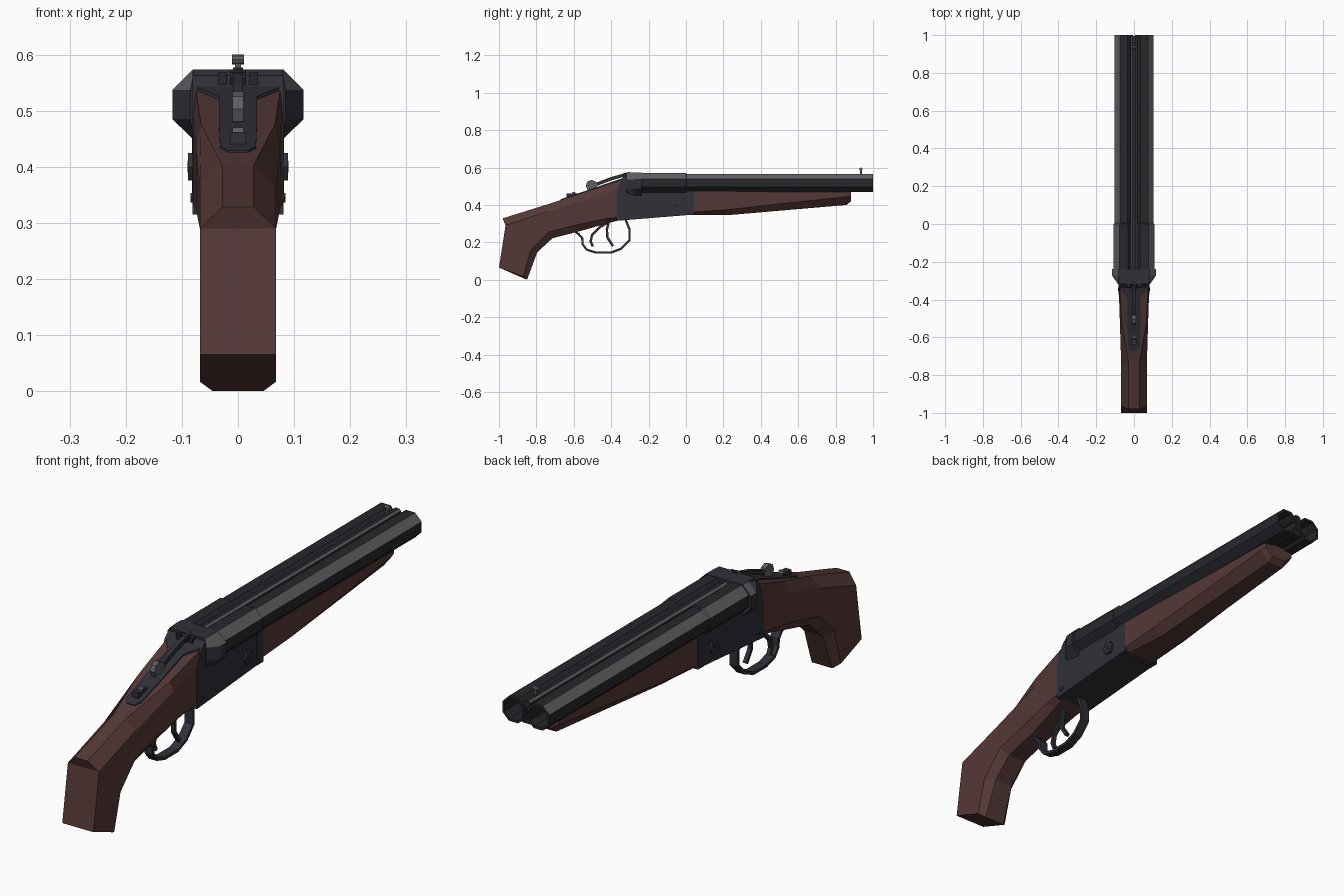
import bpy, bmesh, math
from mathutils import Vector

if "Cube" in bpy.data.objects:
    bpy.data.objects.remove(bpy.data.objects["Cube"], do_unlink=True)


def material(name, rgb):
    m = bpy.data.materials.new(name)
    m.use_nodes = True
    m.diffuse_color = (*rgb, 1)
    m.node_tree.nodes["Principled BSDF"].inputs["Base Color"].default_value = (*rgb, 1)
    return m


WOOD = material("dark walnut", (0.088, 0.04, 0.038))
GUN = material("gunmetal", (0.029, 0.03, 0.04))
BLACK = material("blued steel", (0.02, 0.021, 0.026))
LIGHT = material("worn steel", (0.11, 0.112, 0.12))


def is_bright(f):
    """Faces slanting up and away from the centre line."""
    n, c = f.normal, f.calc_center_median()
    return c.z > 0.53 and 0.3 < n.z < 0.95 and n.x * c.x > 0 and abs(n.x) > 0.3


def loft(name, rings, mat, bright=False, closed=False):
    """Skin a list of equal-length point rings and cap the ends."""
    bm = bmesh.new()
    loops = [[bm.verts.new(p) for p in ring] for ring in rings]
    n = len(loops[0])
    pairs = list(zip(loops, loops[1:]))
    for a, b in pairs:
        for i in range(n):
            j = (i + 1) % n
            bm.faces.new((a[i], a[j], b[j], b[i]))
    bm.faces.new(loops[0])
    bm.faces.new(loops[-1])
    bmesh.ops.remove_doubles(bm, verts=bm.verts, dist=1e-5)
    bmesh.ops.recalc_face_normals(bm, faces=bm.faces)
    bm.normal_update()
    if bright:
        for f in bm.faces:
            f.material_index = int(is_bright(f))
    me = bpy.data.meshes.new(name)
    bm.to_mesh(me)
    bm.free()
    me.materials.append(mat)
    me.materials.append(LIGHT)
    ob = bpy.data.objects.new(name, me)
    bpy.context.collection.objects.link(ob)
    return ob


def mirrored(half):
    """Close a half section of (x, y, z) points across x = 0."""
    return half + [(-x, y, z) for x, y, z in reversed(half)]


def prism(name, profile, half, mat, x=0):
    """Extrude a (y, z) profile along x."""
    return loft(name, [[(x + s, y, z) for y, z in profile] for s in (-half, half)], mat)


def box(name, x, y, z, mat):
    return prism(name, [(y[0], z[0]), (y[1], z[0]), (y[1], z[1]), (y[0], z[1])],
                 (x[1] - x[0]) / 2, mat, (x[0] + x[1]) / 2)


def ribbon(name, path, thick, half, mat, x=0):
    """Flat strip following a (y, z) path."""
    pts = [Vector(p) for p in path]
    rings = []
    for i, p in enumerate(pts):
        t = (pts[min(i + 1, len(pts) - 1)] - pts[max(i - 1, 0)]).normalized()
        o = Vector((-t.y, t.x)) * thick / 2
        rings.append([(x + s * half, *(p + k * o)) for s, k in ((-1, -1), (1, -1), (1, 1), (-1, 1))])
    return loft(name, rings, mat)


def disc(name, y, z, r, sides, half, mat, x=0):
    ring = [(y + r * math.cos(math.tau * i / sides), z + r * math.sin(math.tau * i / sides))
            for i in range(sides)]
    return prism(name, ring, half, mat, x)


# Stock: top, upper side, lower side and bottom point of each station
stations = [
    (0.068, (-1.0, 0.065), 0.068, (-1.0, 0.065), (-0.87, 0.017), 0.045, (-0.85, 0.0)),
    (0.068, (-0.965, 0.29), 0.068, (-0.965, 0.29), (-0.83, 0.16), 0.04, (-0.795, 0.147)),
    (0.028, (-0.98, 0.328), 0.068, (-0.965, 0.29), (-0.735, 0.255), 0.04, (-0.714, 0.222)),
    (0.028, (-0.74, 0.403), 0.068, (-0.74, 0.364), (-0.6, 0.29), 0.04, (-0.57, 0.259)),
    (0.066, (-0.52, 0.476), 0.075, (-0.51, 0.435), (-0.44, 0.325), 0.05, (-0.42, 0.302)),
    (0.075, (-0.345, 0.535), 0.08, (-0.36, 0.49), (-0.36, 0.335), 0.06, (-0.36, 0.317)),
]
loft("stock", [mirrored([(tw, *t), (sw, *u), (sw, *l), (bw, *b)])
               for tw, t, sw, u, l, bw, b in stations], WOOD)

# Forend: y, half width, bottom half width, lower side height, bottom height
loft("forend", [mirrored([(w, y, 0.475), (w, y, zl), (bw, y, zb)]) for y, w, bw, zl, zb in (
    (0.035, 0.08, 0.06, 0.362, 0.345),
    (0.22, 0.08, 0.045, 0.375, 0.345),
    (0.86, 0.07, 0.035, 0.444, 0.4),
    (0.882, 0.065, 0.03, 0.448, 0.42))], WOOD)

# Receiver with standing breech and hinge knuckle
receiver = prism("receiver", [(-0.372, 0.315), (0, 0.345), (0, 0.475), (-0.28, 0.475),
                              (-0.28, 0.57), (-0.31, 0.57), (-0.342, 0.54), (-0.372, 0.47)],
                 0.081, GUN)
box("hinge_knuckle", (-0.082, 0.082), (0, 0.042), (0.345, 0.475), GUN)

# Breech collar, tapering to the rear
loft("breech_collar", [mirrored([(a, y, 0.573), (w, y, 0.537), (w, y, 0.485), (a, y, 0.45)])
                       for y, a, w in ((-0.318, 0.078, 0.085), (-0.272, 0.081, 0.117),
                                       (-0.238, 0.081, 0.117))], GUN, bright=True)


# Eight-sided barrels with open bores
def octagon(x, y, apothem):
    r = apothem / math.cos(math.pi / 8)
    return [(x + r * math.cos(math.pi / 8 + math.pi / 4 * i), y,
             0.517 + r * math.sin(math.pi / 8 + math.pi / 4 * i)) for i in range(8)]


for side, label in ((1, "left"), (-1, "right")):
    x = 0.054 * side
    loft(label + "_barrel", [octagon(x, y, a) for y, a in (
        (-0.27, 0.054), (0, 0.054), (0.004, 0.049), (1, 0.049), (1, 0.04), (0.3, 0.04))],
        BLACK, bright=True)
    disc(label + "_hinge_pin", -0.055, 0.4, 0.028, 6, 0.005, GUN, 0.084 * side)
    disc(label + "_pin_centre", -0.055, 0.4, 0.012, 6, 0.003, BLACK, 0.087 * side)
    disc(label + "_receiver_screw", -0.345, 0.345, 0.01, 6, 0.003, GUN, 0.082 * side)
    box(label + "_breech_lug", sorted((0.02 * side, 0.036 * side)),
        (-0.335, -0.3), (0.535, 0.568), BLACK)

# Ribs between the barrels
loft("top_rib", [mirrored([(0.008, y, 0.566), (0.016, y, 0.559), (0.022, y, 0.53)])
                 for y in (-0.25, 0.995)], BLACK, bright=True)
box("lower_rib", (-0.02, 0.02), (-0.25, 0.995), (0.475, 0.505), BLACK)

# Front bead sight
box("sight_post", (-0.005, 0.005), (0.93, 0.94), (0.56, 0.586), LIGHT)
disc("sight_bead", 0.935, 0.591, 0.009, 8, 0.011, LIGHT)

# Tang plate let into the stock
loft("tang_plate", [mirrored([(w, y, z), (w, y, z - 0.03)]) for y, w, z in (
    (-0.672, 0.018, 0.429), (-0.65, 0.032, 0.437), (-0.52, 0.034, 0.481),
    (-0.39, 0.034, 0.526), (-0.345, 0.072, 0.541), (-0.32, 0.078, 0.549))], GUN)
box("safety_base", (-0.014, 0.014), (-0.64, -0.56), (0.43, 0.462), GUN)
disc("safety_button", -0.6, 0.46, 0.012, 6, 0.01, LIGHT)

# Top lever and its thumb knob
ribbon("top_lever", [(-0.3, 0.568), (-0.4, 0.54), (-0.5, 0.502)], 0.018, 0.009, GUN)
disc("lever_knob", -0.505, 0.503, 0.031, 8, 0.01, LIGHT)
disc("lever_pivot", -0.325, 0.557, 0.016, 8, 0.014, BLACK)

# Trigger guard and the two triggers
ribbon("trigger_guard", [(-0.6, 0.262), (-0.575, 0.245), (-0.555, 0.222), (-0.553, 0.19),
                         (-0.53, 0.16), (-0.48, 0.145), (-0.4, 0.145), (-0.345, 0.167),
                         (-0.302, 0.212), (-0.302, 0.27), (-0.325, 0.325)], 0.012, 0.018, GUN)
ribbon("rear_trigger", [(-0.41, 0.31), (-0.46, 0.282), (-0.502, 0.24), (-0.51, 0.205),
                        (-0.498, 0.178)], 0.013, 0.008, GUN, -0.014)
ribbon("front_trigger", [(-0.41, 0.32), (-0.423, 0.27), (-0.42, 0.225), (-0.39, 0.18)],
       0.013, 0.008, GUN, 0.014)
